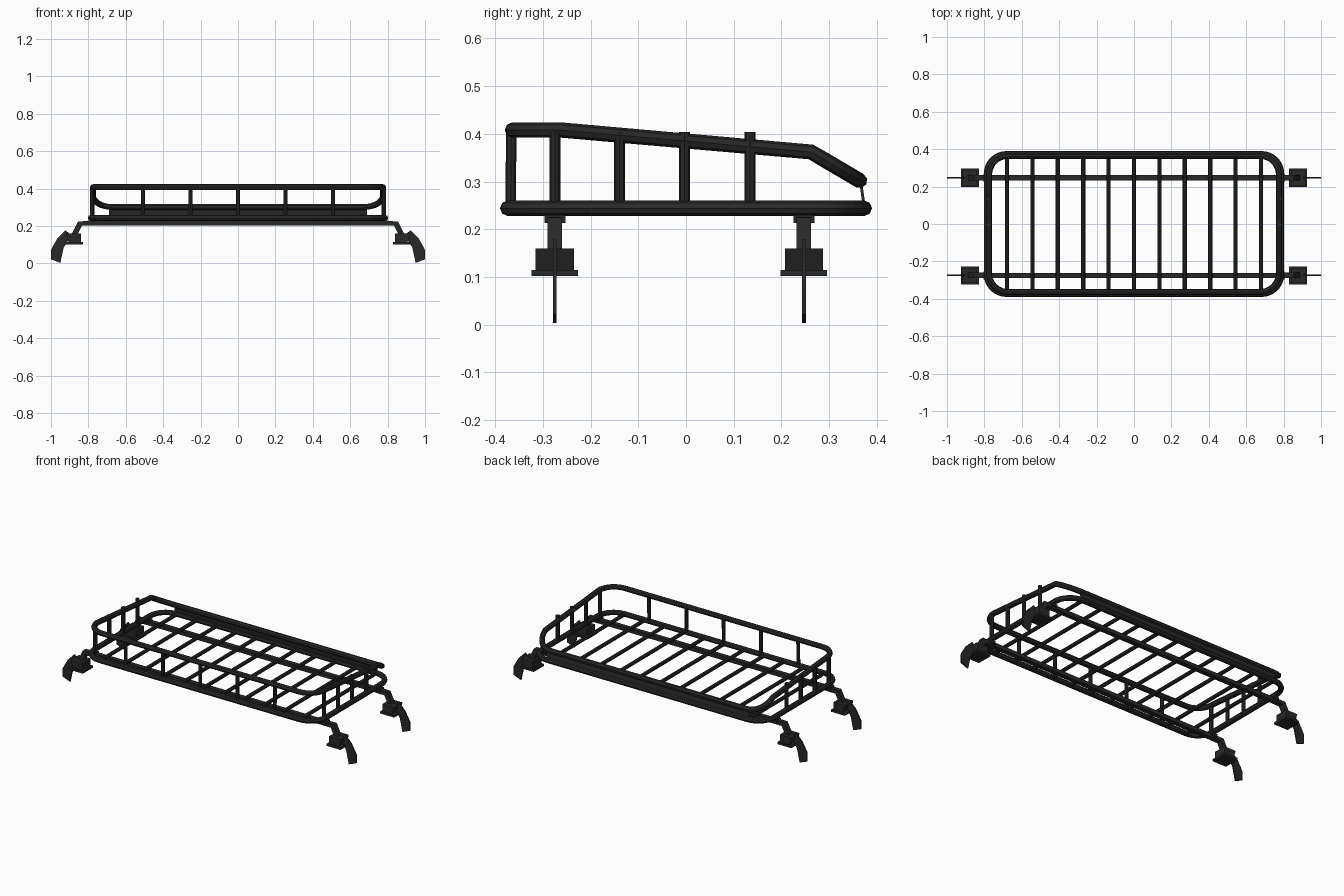
import bpy, bmesh, math
from mathutils import Vector

if "Cube" in bpy.data.objects:
    bpy.data.objects.remove(bpy.data.objects["Cube"])

black = bpy.data.materials.new("black_powder_coat")
black.use_nodes = True
COLOUR = (0.021, 0.021, 0.021, 1)
black.diffuse_color = COLOUR
bsdf = next(n for n in black.node_tree.nodes if n.type == 'BSDF_PRINCIPLED')
bsdf.inputs["Base Color"].default_value = COLOUR
bsdf.inputs["Roughness"].default_value = 0.6


def add_object(name, mesh):
    mesh.materials.clear()
    mesh.materials.append(black)
    obj = bpy.data.objects.new(name, mesh)
    bpy.context.collection.objects.link(obj)
    return obj


def tube(name, points, radius, cyclic=False):
    """Eight-sided tube along a polyline."""
    curve = bpy.data.curves.new(name + "_path", 'CURVE')
    curve.dimensions = '3D'
    curve.bevel_depth = radius
    curve.bevel_resolution = 2
    curve.use_fill_caps = True
    spline = curve.splines.new('POLY')
    spline.points.add(len(points) - 1)
    for p, co in zip(spline.points, points):
        p.co = (*co, 1)
    spline.use_cyclic_u = cyclic
    helper = bpy.data.objects.new(name + "_path", curve)
    bpy.context.collection.objects.link(helper)
    bpy.context.view_layer.update()
    graph = bpy.context.evaluated_depsgraph_get()
    mesh = bpy.data.meshes.new_from_object(helper.evaluated_get(graph))
    bpy.data.objects.remove(helper)
    for poly in mesh.polygons:
        poly.use_smooth = False
    return add_object(name, mesh)


def plate(name, profile, axis, middle, width):
    """Extrude a 2D profile along x or y; the profile is (other axis, z)."""
    bm = bmesh.new()
    lo, hi = middle - width / 2, middle + width / 2
    place = (lambda u, z, d: (d, u, z)) if axis == 'x' else (lambda u, z, d: (u, d, z))
    face = bm.faces.new([bm.verts.new(place(u, z, lo)) for u, z in profile])
    new = bmesh.ops.extrude_face_region(bm, geom=[face])["geom"]
    verts = [v for v in new if isinstance(v, bmesh.types.BMVert)]
    offset = Vector(place(0, 0, hi - lo))
    bmesh.ops.translate(bm, verts=verts, vec=offset)
    bmesh.ops.recalc_face_normals(bm, faces=bm.faces)
    mesh = bpy.data.meshes.new(name)
    bm.to_mesh(mesh)
    bm.free()
    return add_object(name, mesh)


def box(name, x, y, z):
    """Box from (low, high) pairs."""
    (a, b), (c, d) = sorted(x), z
    return plate(name, [(a, c), (b, c), (b, d), (a, d)], 'y', sum(y) / 2, y[1] - y[0])


def rounded_loop(half_x, half_y, radius, height, steps=8):
    """Rounded rectangle whose height depends on y."""
    pts = []
    for quarter, (sx, sy) in enumerate([(1, 1), (-1, 1), (-1, -1), (1, -1)]):
        for i in range(steps + 1):
            a = math.pi / 2 * (quarter + i / steps)
            x = sx * (half_x - radius) + radius * math.cos(a)
            y = sy * (half_y - radius) + radius * math.sin(a)
            pts.append((x, y, height(y)))
    return pts


def rail_height(y):
    """Level at the front, gently falling, then dropping at the back."""
    if y < -0.26:
        return 0.408
    if y < 0.262:
        return 0.408 - 0.046 * (y + 0.26) / 0.522
    return 0.362 - 0.06 * (y - 0.262) / 0.102


# Main loops
tube("base_rail", rounded_loop(0.787, 0.374, 0.105, lambda y: 0.244), 0.016, True)
tube("upper_rail", rounded_loop(0.775, 0.364, 0.102, rail_height), 0.016, True)

# Floor slats
for i in range(11):
    x = (i - 5) * 0.1358
    tube(f"floor_slat_{i + 1}", [(x, -0.372, 0.242), (x, 0.372, 0.242)], 0.011)

# Front posts
for i in range(5):
    x = (i - 2) * 0.254
    tube(f"front_post_{i + 1}", [(x, -0.368, 0.24), (x, -0.366, 0.405)], 0.011)

# Side posts
for side, s in (("left", 1), ("right", -1)):
    for i, y in enumerate((-0.275, -0.139, -0.003, 0.134)):
        tube(f"{side}_post_{i + 1}", [(s * 0.78, y, 0.24), (s * 0.78, y, 0.404)], 0.0115)

# Thin panel closing the gap below the back rail
plate("back_panel", [(0.363, 0.3), (0.369, 0.3), (0.376, 0.25), (0.37, 0.25)], 'x', 0, 1.38)

# Crossbars with their mounts
for end, y in (("front", -0.275), ("back", 0.247)):
    box(f"{end}_crossbar", (-0.83, 0.83), (y - 0.014, y + 0.014), (0.202, 0.226))
    for side, s in (("left", 1), ("right", -1)):
        name = f"{end}_{side}_"
        box(name + "bracket", (s * 0.77, s * 0.805), (y - 0.022, y + 0.022), (0.213, 0.23))
        leg = [(0.78, 0.225), (0.855, 0.225), (0.892, 0.15), (0.865, 0.14),
               (0.835, 0.202), (0.78, 0.202)]
        plate(name + "leg", [(s * x, z) for x, z in leg], 'y', y, 0.03)
        foot = [(0.84, 0.112), (0.905, 0.112), (0.92, 0.16), (0.84, 0.16)]
        plate(name + "foot", [(s * x, z) for x, z in foot], 'y', y, 0.08)
        box(name + "foot_pad", (s * 0.83, s * 0.925), (y - 0.049, y + 0.049), (0.102, 0.115))
        hook = [(0.922, 0.178), (0.892, 0.15), (0.932, 0.085), (0.95, 0.003),
                (0.999, 0.022), (0.999, 0.075), (0.965, 0.135)]
        plate(name + "clamp", [(s * x, z) for x, z in hook], 'y', y, 0.008)
